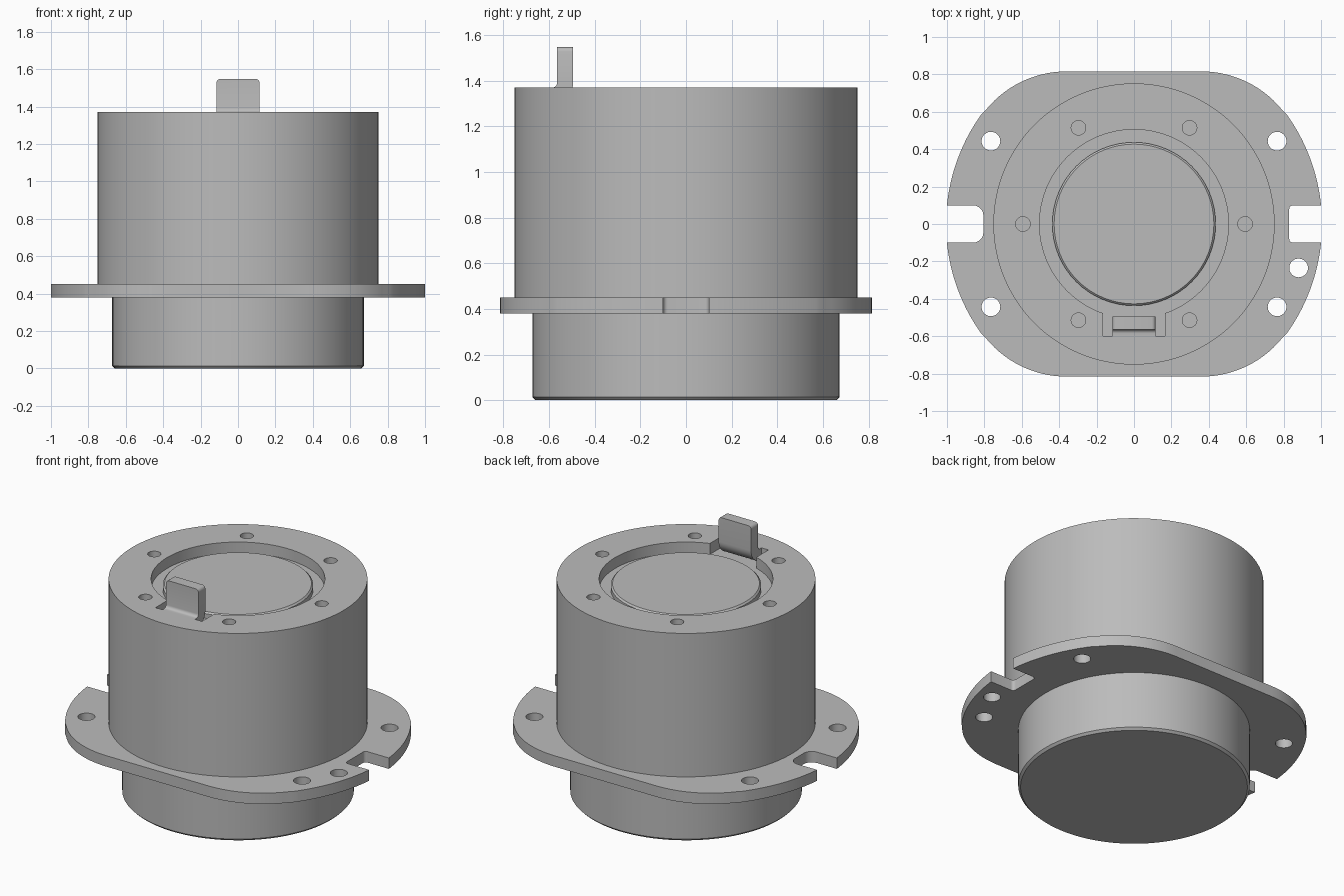
import bpy, bmesh
from math import sin, cos, pi, radians, atan2, sqrt, asin

cube = bpy.data.objects.get("Cube")
if cube:
    bpy.data.objects.remove(cube, do_unlink=True)

grey = bpy.data.materials.new("plain grey")
grey.use_nodes = True
COLOUR = (0.5, 0.5, 0.5, 1)
grey.diffuse_color = COLOUR
grey.node_tree.nodes["Principled BSDF"].inputs["Base Color"].default_value = COLOUR


def finish(name, bm):
    bmesh.ops.recalc_face_normals(bm, faces=bm.faces)
    mesh = bpy.data.meshes.new(name)
    bm.to_mesh(mesh)
    bm.free()
    mesh.materials.append(grey)
    obj = bpy.data.objects.new(name, mesh)
    bpy.context.collection.objects.link(obj)
    return obj


def prism(name, points, depth_vector):
    """Extrude a closed outline of 3D points."""
    bm = bmesh.new()
    face = bm.faces.new([bm.verts.new(p) for p in points])
    ext = bmesh.ops.extrude_face_region(bm, geom=[face], use_keep_orig=True)
    bmesh.ops.translate(bm, vec=depth_vector,
                        verts=[v for v in ext["geom"] if isinstance(v, bmesh.types.BMVert)])
    return finish(name, bm)


def arc(cx, cy, r, a0, a1, n):
    return [(cx + r * cos(a0 + (a1 - a0) * i / n), cy + r * sin(a0 + (a1 - a0) * i / n))
            for i in range(n + 1)]


def cylinder(name, r, z0, z1, x=0, y=0, n=96):
    pts = [(px, py, z0) for px, py in arc(x, y, r, 0, 2 * pi, n)[:-1]]
    return prism(name, pts, (0, 0, z1 - z0))


def chamfer(obj, z, size):
    """Bevel the rim lying at height z."""
    bm = bmesh.new()
    bm.from_mesh(obj.data)
    rim = [e for e in bm.edges if all(abs(v.co.z - z) < 1e-4 for v in e.verts)]
    bmesh.ops.bevel(bm, geom=rim, offset=size, segments=1, affect='EDGES')
    bm.to_mesh(obj.data)
    bm.free()


def cut(obj, cutter):
    cutter.hide_render = True
    mod = obj.modifiers.new("cut", 'BOOLEAN')
    mod.operation, mod.solver, mod.object = 'DIFFERENCE', 'EXACT', cutter
    bpy.context.view_layer.objects.active = obj
    bpy.ops.object.modifier_apply(modifier=mod.name)
    bpy.data.objects.remove(cutter, do_unlink=True)


def smooth(obj):
    bpy.ops.object.select_all(action='DESELECT')
    obj.select_set(True)
    bpy.context.view_layer.objects.active = obj
    bpy.ops.object.shade_smooth_by_angle(angle=radians(25))


TOP, FLOOR, FLANGE_TOP, FLANGE_BOTTOM = 1.37, 1.30, 0.45, 0.38

# Lower drum with a chamfered foot
base = cylinder("lower_drum", 0.673, 0, FLANGE_BOTTOM)
chamfer(base, 0, 0.014)

# Flange: round plate with flat front and back, blended corners and two side notches
R, HALF, BLEND, BX = 1.005, 0.816, 0.556, 0.36
BY = HALF - BLEND
meet = atan2(BY, BX)
tip = asin(0.1 / R)


def notch(depth, r):
    """Upper right quarter of a notch, from its middle out."""
    return [(depth, 0)] + arc(depth + r, 0.1 - r, r, pi, pi / 2, 5)


def quarter(depth, r):
    return (notch(depth, r) + arc(0, 0, R, tip, meet, 20)
            + arc(BX, BY, BLEND, meet, pi / 2, 16)[1:])


right, left = quarter(0.83, 0.02), quarter(0.805, 0.055)
outline = (right + [(-x, y) for x, y in reversed(left)]
           + [(-x, -y) for x, y in left[1:]]
           + [(x, -y) for x, y in reversed(right[1:])])
flange = prism("mounting_flange", [(x, y, FLANGE_BOTTOM) for x, y in outline],
               (0, 0, FLANGE_TOP - FLANGE_BOTTOM))
for x, y in [(0.765, 0.443), (-0.765, 0.443), (0.765, -0.443), (-0.765, -0.443), (0.88, -0.235)]:
    cut(flange, cylinder("hole_cutter", 0.05, 0.3, 0.5, x, y, 32))

# Main drum with a round recess, a slot for the tab and a ring of screw holes
drum = cylinder("main_drum", 0.752, FLANGE_TOP, TOP, n=128)
cut(drum, cylinder("recess_cutter", 0.505, FLOOR, TOP + 0.1))
slot = [(-0.165, -0.6), (0.165, -0.6), (0.165, -0.4), (-0.165, -0.4)]
cut(drum, prism("slot_cutter", [(x, y, FLOOR) for x, y in slot], (0, 0, 0.2)))
for i in range(6):
    a = i * pi / 3
    cut(drum, cylinder("hole_cutter", 0.039, TOP - 0.1, TOP + 0.1,
                       0.594 * cos(a), 0.594 * sin(a), 32))

# Raised centre disc in the recess
disc = cylinder("centre_disc", 0.437, FLOOR - 0.02, 1.34, n=64)
chamfer(disc, 1.34, 0.01)

# Bent-up tab
W = 0.115
profile = ([(-0.602, FLOOR - 0.005), (-0.602, TOP)]
           + arc(-0.585, TOP + 0.02, 0.02, -pi / 2, 0, 5)
           + [(-0.565, 1.547), (-0.495, 1.547)]
           + arc(-0.585, TOP + 0.02, 0.09, 0, -pi / 2, 10))
tab = prism("bent_tab", [(-W, y, z) for y, z in profile], (2 * W, 0, 0))
bm = bmesh.new()
bm.from_mesh(tab.data)
corners = [e for e in bm.edges if all(v.co.z > 1.54 for v in e.verts)
           and abs(e.verts[0].co.x - e.verts[1].co.x) < 1e-4]
bmesh.ops.bevel(bm, geom=corners, offset=0.02, segments=4, profile=0.5, affect='EDGES')
bm.to_mesh(tab.data)
bm.free()

for part in (base, flange, drum, disc, tab):
    smooth(part)
